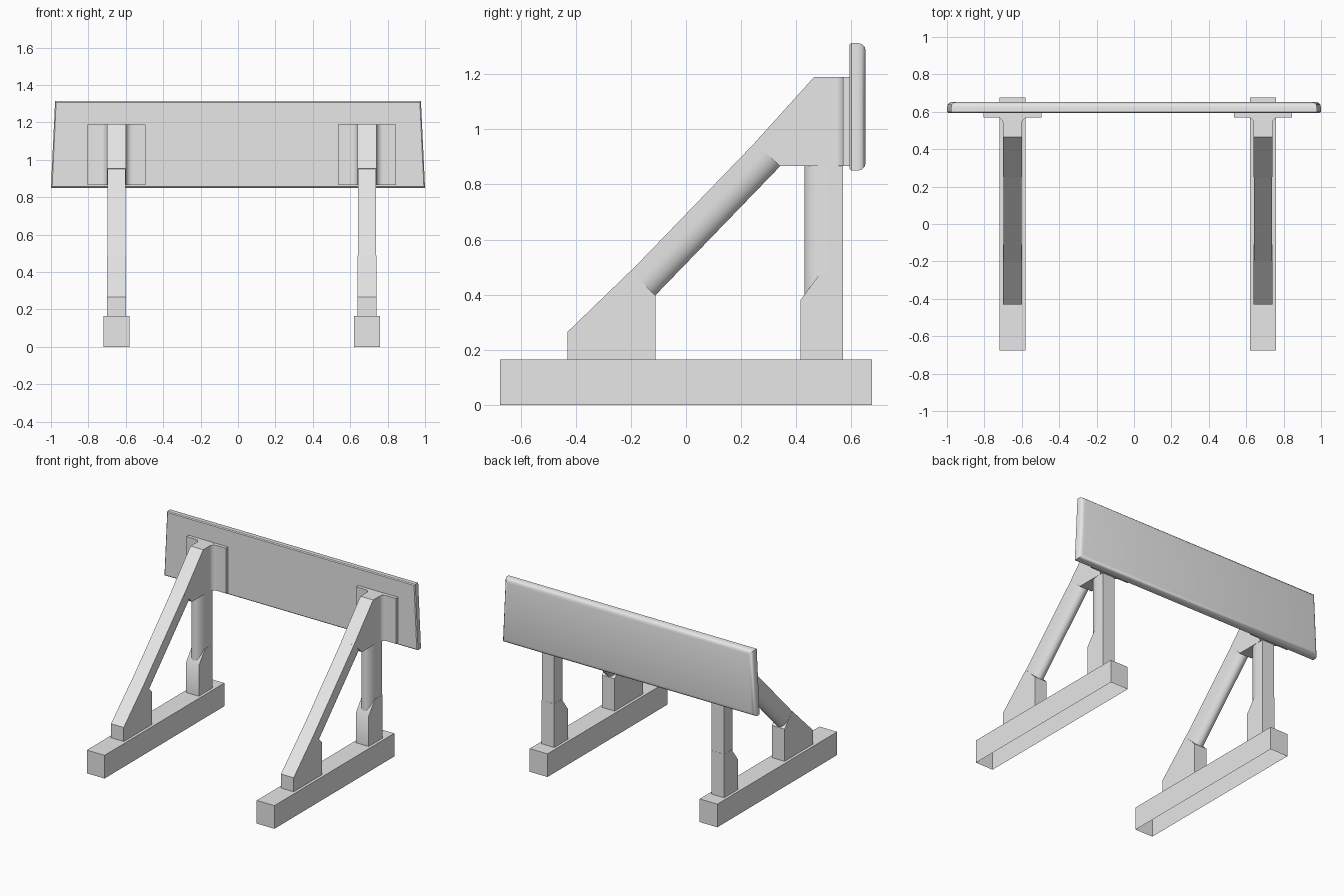
import bpy
import bmesh
import math
from mathutils import Vector

cube = bpy.data.objects.get("Cube")
if cube:
    bpy.data.objects.remove(cube, do_unlink=True)

GRAY = (0.8, 0.8, 0.8, 1)
gray = bpy.data.materials.new("plain gray")
gray.use_nodes = True
gray.diffuse_color = GRAY
gray.node_tree.nodes["Principled BSDF"].inputs["Base Color"].default_value = GRAY


def finish(name, bm, angle=40):
    bmesh.ops.recalc_face_normals(bm, faces=bm.faces)
    mesh = bpy.data.meshes.new(name)
    bm.to_mesh(mesh)
    bm.free()
    mesh.materials.append(gray)
    ob = bpy.data.objects.new(name, mesh)
    bpy.context.collection.objects.link(ob)
    bpy.ops.object.select_all(action="DESELECT")
    ob.select_set(True)
    bpy.context.view_layer.objects.active = ob
    bpy.ops.object.shade_smooth_by_angle(angle=math.radians(angle))
    return ob


def prism(name, start, travel):
    """Sweep a closed outline of 3D points along a vector."""
    bm = bmesh.new()
    a = [bm.verts.new(p) for p in start]
    b = [bm.verts.new(Vector(p) + Vector(travel)) for p in start]
    bm.faces.new(a)
    bm.faces.new(b)
    for i in range(len(a)):
        j = (i + 1) % len(a)
        bm.faces.new((a[i], a[j], b[j], b[i]))
    return finish(name, bm)


def side_slab(name, x, half, outline):
    """Extrude a (y, z) side outline across x."""
    return prism(name, [(x - half, y, z) for y, z in outline], (2 * half, 0, 0))


def d_bar(name, x, half, start, end, inward, depth):
    """Bar with one flat face and a rounded face on the inward side."""
    start, end, inward = Vector(start), Vector(end), Vector(inward).normalized()
    section = [(-half, 0)]
    for i in range(17):
        t = math.pi * i / 16
        section.append((-half * math.cos(t), depth * (0.4 + 0.6 * math.sin(t))))
    section.append((half, 0))
    ring = [start + Vector((x + u, 0, 0)) + inward * v for u, v in section]
    return prism(name, ring, end - start)


def box_corners(x0, x1, y0, y1, z0, z1):
    return [(x, y, z) for x in (x0, x1) for y in (y0, y1) for z in (z0, z1)]


def frame(side, x):
    # Base beam, open underneath
    bm = bmesh.new()
    for p in box_corners(x - 0.07, x + 0.07, -0.675, 0.675, 0, 0.165):
        bm.verts.new(p)
    bmesh.ops.convex_hull(bm, input=bm.verts)
    bottom = [f for f in bm.faces if all(v.co.z < 0.01 for v in f.verts)]
    bmesh.ops.delete(bm, geom=bottom, context="FACES")
    finish(side + "_base_beam", bm)

    # Sockets on the beam
    side_slab(side + "_brace_foot", x, 0.05,
              [(-0.43, 0.16), (-0.43, 0.265), (-0.2, 0.487), (-0.11, 0.395), (-0.11, 0.16)])
    side_slab(side + "_post_foot", x, 0.05,
              [(0.415, 0.16), (0.415, 0.38), (0.485, 0.475), (0.57, 0.475), (0.57, 0.16)])

    # Round-faced post and diagonal brace
    d_bar(side + "_post", x, 0.049, (0, 0.569, 0.2), (0, 0.569, 0.95), (0, -1, 0), 0.14)
    d_bar(side + "_brace", x, 0.049, (0, -0.25, 0.434), (0, 0.3, 1.003), (0, 0.71, -0.7), 0.125)

    # Top bracket web and flared mounting plate
    side_slab(side + "_bracket_web", x, 0.05,
              [(0.25, 0.952), (0.465, 1.19), (0.58, 1.19), (0.58, 0.867), (0.34, 0.867)])
    half = [(0.048, 0.535)]
    for i in range(7):
        t = math.pi / 2 * i / 6
        half.append((0.085 - 0.035 * math.cos(t), 0.535 + 0.035 * math.sin(t)))
    half += [(0.155, 0.57), (0.155, 0.596)]
    outline = half + [(-u, y) for u, y in reversed(half)]
    prism(side + "_bracket_plate", [(x + u, y, 0.866) for u, y in outline], (0, 0, 0.323))


frame("right", -0.65)
frame("left", 0.69)

# Barrier board: slightly tapered, back edges rounded
bm = bmesh.new()
for x, y, z in box_corners(-1, 1, 0.594, 0.652, 0.85, 1.313):
    bm.verts.new((x * (0.978 if z > 1 else 1), y, z))
bmesh.ops.convex_hull(bm, input=bm.verts)
bmesh.ops.dissolve_limit(bm, angle_limit=0.02, verts=bm.verts, edges=bm.edges)
back = [e for e in bm.edges if all(v.co.y > 0.62 for v in e.verts)]
bmesh.ops.bevel(bm, geom=back, offset=0.028, segments=3, profile=0.5, affect="EDGES")
front = [e for e in bm.edges if all(v.co.y < 0.6 for v in e.verts)]
bmesh.ops.bevel(bm, geom=front, offset=0.006, segments=1, affect="EDGES")
finish("barrier_board", bm)
